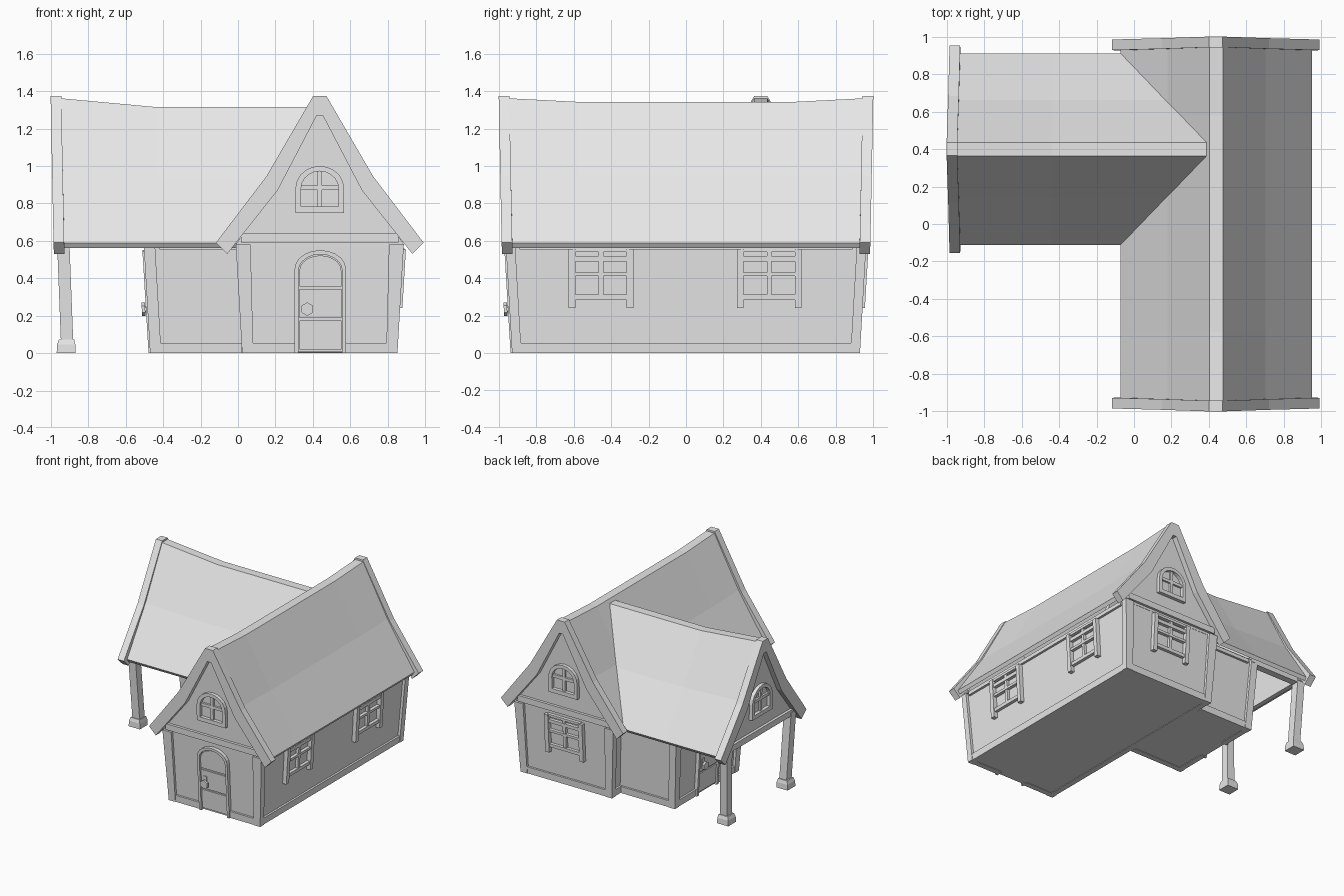
import bpy, bmesh, math
from mathutils import Vector

cube = bpy.data.objects.get("Cube")
if cube:
    bpy.data.objects.remove(cube, do_unlink=True)

stone = bpy.data.materials.new("plain_grey")
stone.use_nodes = True
stone.diffuse_color = (0.8, 0.8, 0.8, 1)
stone.node_tree.nodes["Principled BSDF"].inputs["Base Color"].default_value = (0.8, 0.8, 0.8, 1)


def loft(name, rings):
    """Skin equal rings of points and cap both ends."""
    bm = bmesh.new()
    rows = [[bm.verts.new(p) for p in ring] for ring in rings]
    n = len(rows[0])
    for a, b in zip(rows, rows[1:]):
        for i in range(n):
            j = (i + 1) % n
            bm.faces.new((a[i], a[j], b[j], b[i]))
    bm.faces.new(rows[0])
    bm.faces.new(rows[-1])
    bmesh.ops.recalc_face_normals(bm, faces=bm.faces)
    mesh = bpy.data.meshes.new(name)
    bm.to_mesh(mesh)
    bm.free()
    mesh.materials.append(stone)
    ob = bpy.data.objects.new(name, mesh)
    bpy.context.scene.collection.objects.link(ob)
    return ob


def square(x, y, z, hx, hy):
    return [(x + sx * hx, y + sy * hy, z) for sx, sy in ((-1, -1), (1, -1), (1, 1), (-1, 1))]


def mirrored(half):
    """Close a right-hand profile into a symmetric outline."""
    return half + [(-u, z) for u, z in reversed(half)]


def arch(hw, z0, spring, top, n=10):
    arc = [(-hw * math.cos(math.pi * i / n), spring + (top - spring) * math.sin(math.pi * i / n))
           for i in range(n + 1)]
    return [(-hw, z0)] + arc + [(hw, z0)]


def rect(u0, u1, z0, z1):
    return [(u0, z0), (u1, z0), (u1, z1), (u0, z1)]


class Wall:
    """A wall plane leaning outward as it rises; parts are prisms laid on it."""

    def __init__(self, name, x, y, out):
        self.name = name
        self.origin = Vector((x, y, 0))
        self.out = Vector((out[0], out[1], 0))
        self.side = Vector((-out[1], out[0], 0))

    def point(self, u, z, d):
        lean = 0.06 * min(z, 0.55) + 0.02 * max(0, z - 0.55)
        return self.origin + self.side * u + self.out * (d + lean) + Vector((0, 0, z))

    def add(self, part, outline, d0, d1):
        rings = [[self.point(u, z, d) for u, z in outline] for d in (d0, d1)]
        return loft(f"{self.name}_{part}", rings)


def posts(wall, hw, width, depth):
    for s, tag in ((-1, "left"), (1, "right")):
        outline = [(s * (hw - width), 0), (s * hw, 0),
                   (s * (hw + 0.034), 0.58), (s * (hw - width + 0.015), 0.58)]
        wall.add(f"{tag}_post", outline, -depth, 0)


def trim(wall, hw):
    wall.add("sill_beam", rect(-hw, hw, 0, 0.055), -0.05, -0.004)
    wall.add("top_beam", rect(-hw, hw, 0.555, 0.585), -0.05, -0.004)


def casement(wall, c):
    for s in (-1, 1):
        wall.add("window_stile", rect(c + s * 0.155 - 0.018, c + s * 0.155 + 0.018, 0.24, 0.555), -0.03, 0.012)
    wall.add("window_mullion", rect(c - 0.013, c + 0.013, 0.3, 0.55), -0.03, 0.0)
    for z0, z1 in ((0.285, 0.312), (0.412, 0.432), (0.49, 0.518), (0.54, 0.56)):
        wall.add("window_rail", rect(c - 0.15, c + 0.15, z0, z1), -0.03, 0.004)


def gable(wall):
    # infill, tie beam, arched window and bargeboards
    wall.add("gable_panel", mirrored([(0.45, 0.58), (0.245, 0.88), (0.025, 1.3)]), -0.06, -0.022)
    wall.add("gable_beam", rect(-0.42, 0.42, 0.59, 0.64), -0.06, 0)
    outer, inner = arch(0.13, 0.75, 0.88, 1.0), arch(0.1, 0.75, 0.88, 0.972)
    wall.add("arched_window_frame", outer + inner[::-1], -0.04, 0.006)
    wall.add("arched_window_sill", rect(-0.13, 0.13, 0.75, 0.783), -0.04, 0.006)
    wall.add("arched_window_mullion", rect(-0.012, 0.012, 0.775, 0.98), -0.04, -0.006)
    wall.add("arched_window_bar", rect(-0.105, 0.105, 0.872, 0.897), -0.04, -0.006)
    top = [(0.555, 0.59), (0.285, 0.945), (0.035, 1.375)]
    low = [(0.495, 0.53), (0.225, 0.87), (0.016, 1.27)]
    wall.add("bargeboards", mirrored(top) + mirrored(low)[::-1], -0.035, 0.022)


def door(wall, c):
    def shift(outline):
        return [(u + c, z) for u, z in outline]
    wall.add("door_frame", shift(arch(0.137, 0, 0.45, 0.55) + arch(0.117, 0, 0.44, 0.528)[::-1]), -0.04, 0.008)
    wall.add("door_slab", shift(arch(0.118, 0.005, 0.44, 0.528)), -0.04, -0.012)
    for z0, z1 in ((0.02, 0.175), (0.188, 0.342)):
        wall.add("door_panel", shift(rect(-0.112, 0.112, z0, z1)), -0.03, -0.002)
    wall.add("door_top_panel", shift(arch(0.112, 0.356, 0.44, 0.522)), -0.03, -0.002)

    # latch plate, stem and knob
    def disc(r, z):
        return [(c - 0.07 + r * math.sin(i * math.pi / 3), z + r * math.cos(i * math.pi / 3)) for i in range(6)]
    wall.add("latch_plate", shift(rect(-0.088, -0.06, 0.235, 0.295)), -0.01, 0.006)
    wall.add("knob_stem", disc(0.018, 0.235), -0.01, 0.02)
    wall.add("knob", disc(0.036, 0.235), 0.012, 0.03)


def roof(name, place, stations):
    """Sagging roof shell; stations are (distance, ridge height)."""
    top = [(0.512, 0.588), (0.262, 0.95), (0.036, 1.345)]
    low = [(0.495, 0.562), (0.24, 0.915), (0.015, 1.3)]
    section = mirrored(top) + mirrored(low)[::-1]
    rings = []
    for t, ridge in stations:
        rise = (ridge - 1.345) / 0.757
        rings.append([place(u, t, z + rise * (z - 0.588)) for u, z in section])
    loft(name, rings)


front = Wall("front", 0.437, -0.93, (0, -1))
back = Wall("back", 0.437, 0.93, (0, 1))
right = Wall("east", 0.852, 0, (1, 0))
left = Wall("west", 0.022, 0, (-1, 0))
wing_front = Wall("wing_front", -0.2, -0.015, (0, -1))
wing_back = Wall("wing_back", -0.2, 0.815, (0, 1))
wing_end = Wall("wing_end", -0.47, 0.4, (-1, 0))
porch = Wall("porch", -0.93, 0.4, (-1, 0))

# solid wall cores
loft("main_walls", [square(0.437, 0, 0.004, 0.395, 0.91), square(0.437, 0, 0.6, 0.428, 0.943)])
loft("wing_walls", [square(-0.15, 0.4, 0.004, 0.3, 0.395), square(-0.15, 0.4, 0.6, 0.333, 0.428)])
wing_end.add("upper_wall", mirrored([(0.45, 0.57), (0.245, 0.88), (0.02, 1.28)]), -0.06, -0.02)

# timber frame
for w in (front, back):
    posts(w, 0.415, 0.06, 0.05)
    w.add("wall_top", rect(-0.38, 0.38, 0.57, 0.6), -0.05, -0.02)
posts(wing_end, 0.415, 0.055, 0.06)
for w in (right, left):
    trim(w, 0.89)
for w in (wing_front, wing_back):
    trim(w, 0.22)
back.add("sill_beam", rect(-0.38, 0.38, 0, 0.055), -0.05, -0.004)
for w in (front, wing_end):
    for s in (-1, 1):
        w.add("sill_beam", rect(s * 0.25 - 0.12, s * 0.25 + 0.12, 0, 0.055), -0.05, -0.004)

# gables, doors and windows
for w in (front, back, porch):
    gable(w)
door(front, 0.003)
door(wing_end, 0)
casement(right, -0.455)
casement(right, 0.445)
casement(back, 0)

# roofs
roof("main_roof", lambda u, t, z: (0.44 + u, t, z),
     [(-0.95, 1.362), (-0.58, 1.343), (0.58, 1.343), (0.95, 1.362)])
roof("wing_roof", lambda u, t, z: (t, 0.4 + u, z),
     [(-0.95, 1.362), (-0.44, 1.315), (0.43, 1.315)])

# porch posts and eave beams
for s, tag in ((-1, "front"), (1, "back")):
    y = 0.4 + s * 0.385
    loft(f"porch_{tag}_post", [square(-0.913, y, 0.05, 0.033, 0.033),
                               square(-0.935, y + s * 0.03, 0.62, 0.033, 0.033)])
    loft(f"porch_{tag}_post_base", [square(-0.918, y, 0, 0.051, 0.051),
                                    square(-0.918, y, 0.045, 0.049, 0.049),
                                    square(-0.916, y, 0.072, 0.041, 0.041)])
    loft(f"porch_{tag}_beam", [square(-0.69, y + s * 0.03, 0.565, 0.24, 0.028),
                               square(-0.69, y + s * 0.03, 0.62, 0.24, 0.028)])
